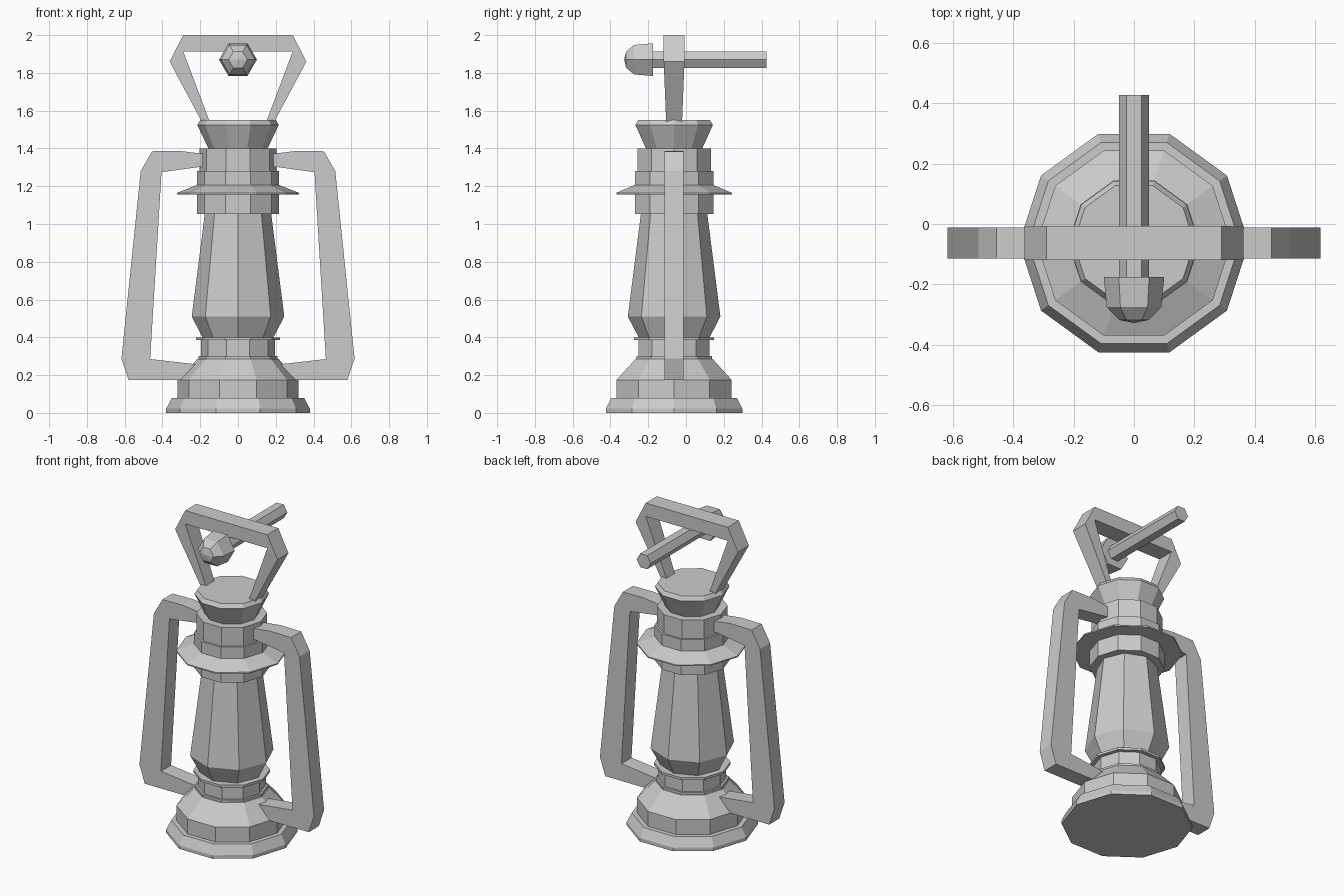
import bpy, bmesh
from math import cos, sin, pi

if "Cube" in bpy.data.objects:
    bpy.data.objects.remove(bpy.data.objects["Cube"])

CY = -0.063  # lantern axis in y


def finish(name, bm):
    bmesh.ops.recalc_face_normals(bm, faces=bm.faces)
    me = bpy.data.meshes.new(name)
    bm.to_mesh(me)
    bm.free()
    ob = bpy.data.objects.new(name, me)
    bpy.context.collection.objects.link(ob)
    return ob


def lathe(name, profile, sides, place):
    """Revolve (radius, height) points; ends are capped."""
    bm = bmesh.new()
    rings = []
    for r, h in profile:
        rings.append([bm.verts.new(place(r * cos(2 * pi * i / sides),
                                         r * sin(2 * pi * i / sides), h))
                      for i in range(sides)])
    for a, b in zip(rings, rings[1:]):
        for i in range(sides):
            j = (i + 1) % sides
            bm.faces.new((a[i], a[j], b[j], b[i]))
    bm.faces.new(rings[0])
    bm.faces.new(rings[-1])
    return finish(name, bm)


def upright(x, y, h):
    return (x, y + CY, h)


def along_y(x, y, h):
    return (x, h, y + 1.87)


def strap(name, pairs, side=1):
    """Flat bar from (outer x, z, inner x, z, half depth) stations."""
    bm = bmesh.new()
    secs = []
    for ox, oz, ix, iz, d in pairs:
        secs.append([bm.verts.new((side * x, CY + y, z)) for x, y, z in
                     ((ox, -d, oz), (ox, d, oz), (ix, d, iz), (ix, -d, iz))])
    for a, b in zip(secs, secs[1:]):
        for i in range(4):
            j = (i + 1) % 4
            bm.faces.new((a[i], a[j], b[j], b[i]))
    bm.faces.new(secs[0])
    bm.faces.new(secs[-1])
    return finish(name, bm)


# Fuel base and neck
lathe("base", [(.38, 0), (.38, .022), (.35, .08), (.32, .08), (.32, .175),
               (.215, .285), (.20, .285)], 10, upright)
lathe("burner_neck", [(.21, .27), (.21, .30), (.197, .30), (.197, .385), (.222, .385),
                      (.222, .40), (.18, .40)], 10, upright)

# Glass chimney
lathe("glass", [(.185, .395), (.245, .51), (.175, 1.06)], 8, upright)

# Collar, rain flange and cap
lathe("collar", [(.218, 1.053), (.218, 1.28), (.205, 1.28), (.205, 1.40)], 10, upright)
lathe("flange", [(.21, 1.157), (.322, 1.157), (.322, 1.165), (.215, 1.208)], 10, upright)
lathe("cap", [(.152, 1.39), (.216, 1.525), (.20, 1.55)], 10, upright)

# Side tubes
side_path = [(.17, 1.37, .17, 1.305, .051), (.31, 1.387, .22, 1.30, .051),
             (.455, 1.385, .405, 1.274, .051), (.515, 1.28, .405, 1.274, .051),
             (.617, .288, .465, .285, .051), (.58, .175, .465, .285, .051),
             (.31, .175, .245, .26, .051), (.20, .195, .18, .25, .045)]
for s, label in ((1, "right"), (-1, "left")):
    strap("side_tube_" + label, side_path, s)

# Carrying handle
half = [(.175, 1.51, .138, 1.51, .041), (.362, 1.86, .29, 1.914, .055),
        (.29, 2.0, .29, 1.914, .056)]
mirrored = [(-ox, oz, -ix, iz, d) for ox, oz, ix, iz, d in reversed(half)]
strap("carry_handle", half + mirrored)

# Hanging peg with rounded end knob
lathe("peg", [(.05, -.20), (.05, .427)], 6, along_y)
lathe("peg_knob", [(.1, -.175), (.09, -.275), (.05, -.317), (.002, -.327)], 6, along_y)

# Weld doubled corner points on the straps
for ob in list(bpy.data.objects):
    if "tube" in ob.name or "handle" in ob.name:
        bm = bmesh.new()
        bm.from_mesh(ob.data)
        bmesh.ops.remove_doubles(bm, verts=bm.verts, dist=1e-4)
        bmesh.ops.recalc_face_normals(bm, faces=bm.faces)
        bm.to_mesh(ob.data)
        bm.free()
